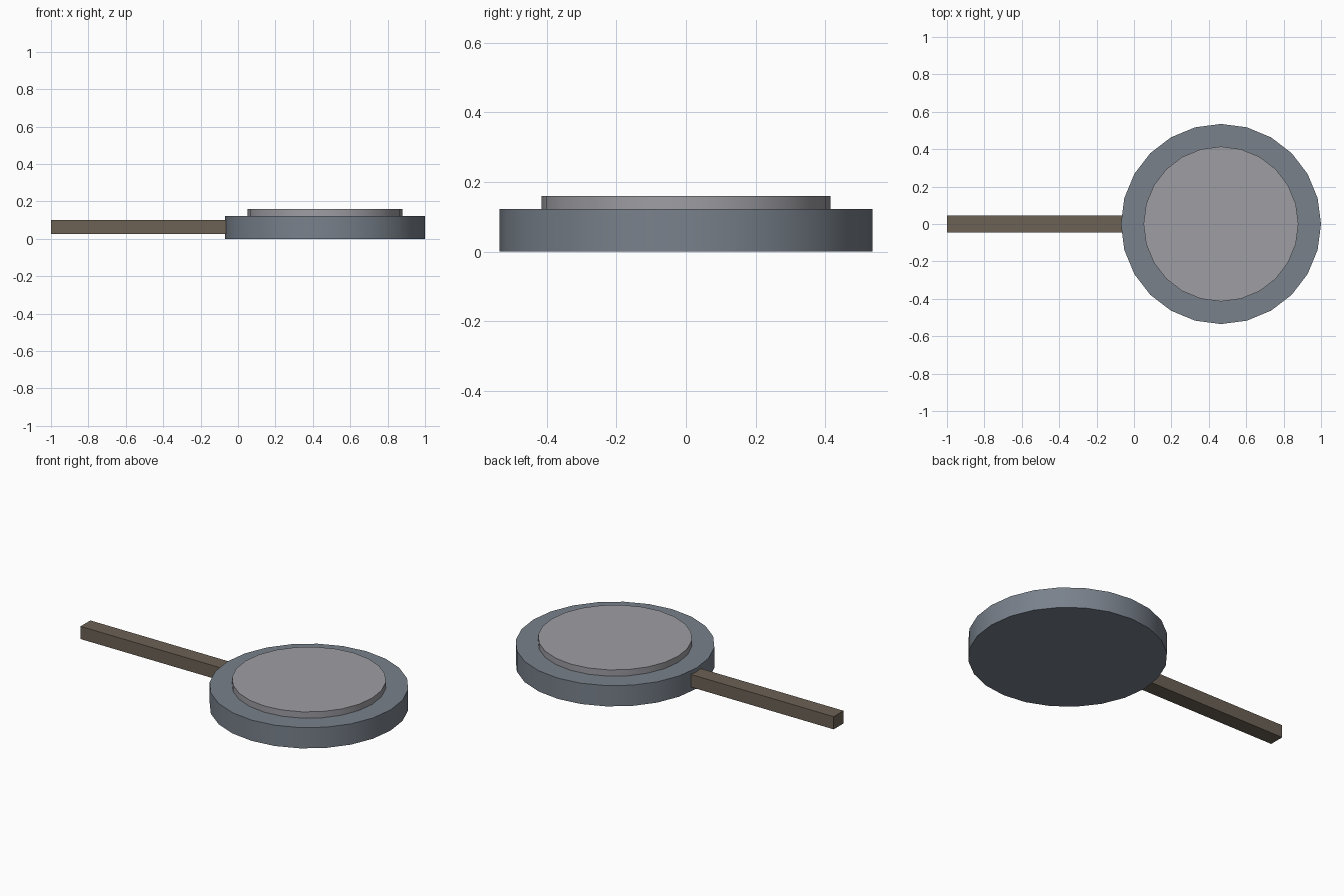
import bpy
import math

if "Cube" in bpy.data.objects:
    bpy.data.objects.remove(bpy.data.objects["Cube"])

CENTRE_X = 0.465


def paint(obj, name, rgb):
    mat = bpy.data.materials.new(name)
    mat.diffuse_color = (*rgb, 1.0)
    mat.use_nodes = True
    mat.node_tree.nodes["Principled BSDF"].inputs["Base Color"].default_value = mat.diffuse_color
    obj.data.materials.append(mat)


def disc(name, radius, z0, z1, rgb):
    bpy.ops.mesh.primitive_cylinder_add(
        vertices=24, radius=radius, depth=z1 - z0,
        location=(CENTRE_X, 0, (z0 + z1) / 2))
    obj = bpy.context.object
    obj.name = name
    bpy.ops.object.shade_smooth_by_angle(angle=math.radians(30))
    paint(obj, name + "_colour", rgb)
    return obj


def box(name, x0, x1, y0, y1, z0, z1, rgb):
    bpy.ops.mesh.primitive_cube_add(
        size=1, location=((x0 + x1) / 2, (y0 + y1) / 2, (z0 + z1) / 2))
    obj = bpy.context.object
    obj.name = name
    obj.scale = (x1 - x0, y1 - y0, z1 - z0)
    bpy.ops.object.transform_apply(location=False, rotation=False, scale=True)
    paint(obj, name + "_colour", rgb)
    return obj


# Round pan body
disc("pan_body", 0.535, 0.0, 0.123, (0.19, 0.22, 0.26))

# Raised flat disc on top, seated on the body
disc("top_plate", 0.414, 0.115, 0.16, (0.34, 0.34, 0.37))

# Straight square handle running into the body wall
box("handle", -1.0, -0.05, -0.046, 0.046, 0.025, 0.1, (0.15, 0.12, 0.09))
